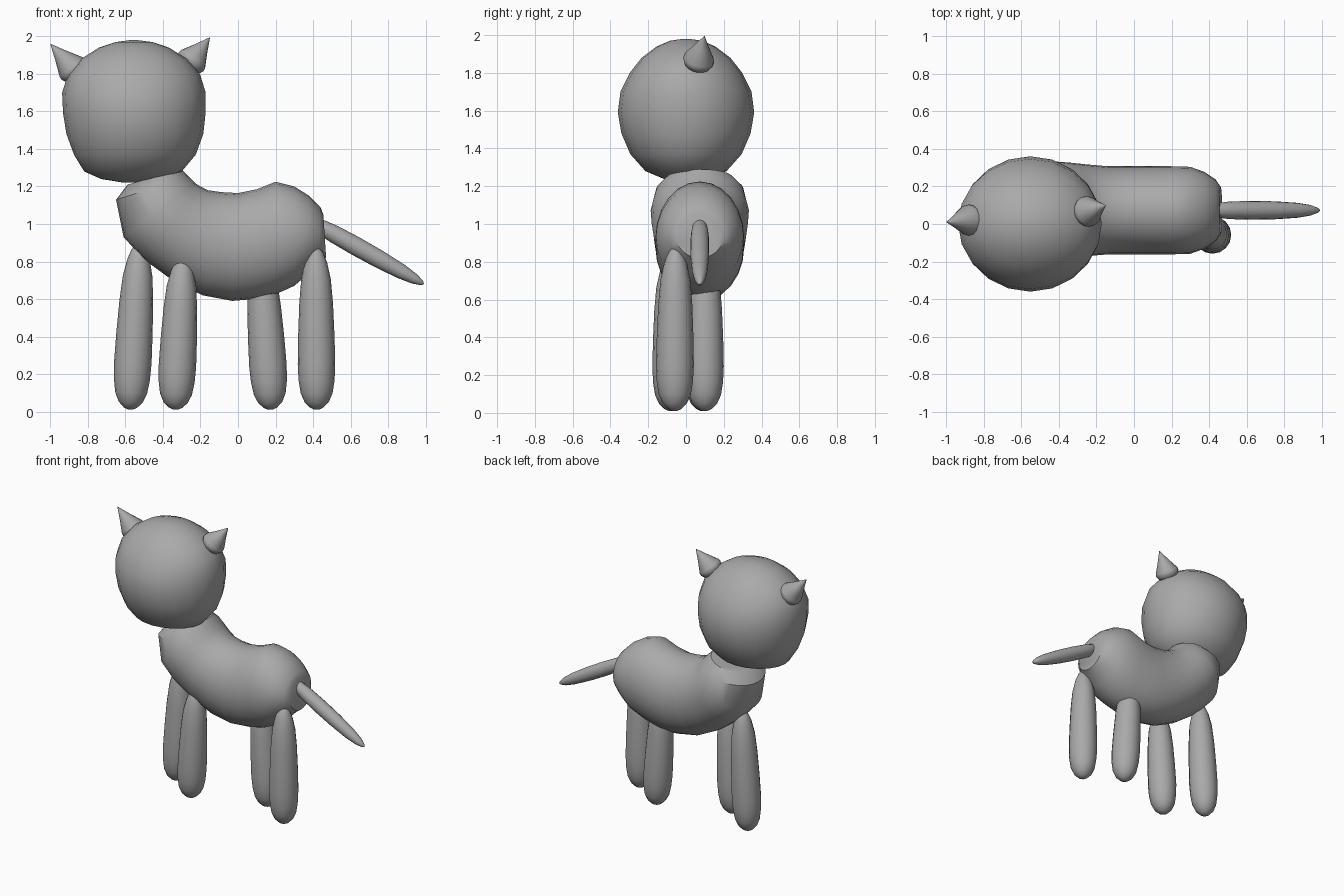
import bpy, bmesh, math
from mathutils import Vector

if "Cube" in bpy.data.objects:
    bpy.data.objects.remove(bpy.data.objects["Cube"])

grey = bpy.data.materials.new("plain grey")
grey.diffuse_color = (0.4, 0.4, 0.4, 1)
grey.use_nodes = True
grey.node_tree.nodes["Principled BSDF"].inputs["Base Color"].default_value = grey.diffuse_color


def loft(name, rings, sides, angle=40):
    """Skin elliptical rings given as (centre, half axis a, half axis b)."""
    bm = bmesh.new()
    loops = []
    for c, a, b in rings:
        steps = [2 * math.pi * i / sides for i in range(sides)]
        loops.append([bm.verts.new(c + a * math.cos(t) + b * math.sin(t)) for t in steps])
    for lo, hi in zip(loops, loops[1:]):
        for i in range(sides):
            j = (i + 1) % sides
            bm.faces.new((lo[i], lo[j], hi[j], hi[i]))
    bm.faces.new(loops[0][::-1])
    bm.faces.new(loops[-1])
    bmesh.ops.recalc_face_normals(bm, faces=bm.faces)
    mesh = bpy.data.meshes.new(name)
    bm.to_mesh(mesh)
    bm.free()
    mesh.materials.append(grey)
    ob = bpy.data.objects.new(name, mesh)
    bpy.context.collection.objects.link(ob)
    bpy.ops.object.select_all(action='DESELECT')
    ob.select_set(True)
    bpy.context.view_layer.objects.active = ob
    bpy.ops.object.shade_smooth_by_angle(angle=math.radians(angle))
    return ob


def spindle(name, start, end, profile, sides=16):
    """Round part along a line; profile holds (fraction of length, radius)."""
    start, end = Vector(start), Vector(end)
    axis = end - start
    a = axis.cross(Vector((0, 1, 0))).normalized()
    b = axis.cross(a).normalized()
    return loft(name, [(start + axis * t, a * r, b * r) for t, r in profile], sides)


# Body: slices from neck to rump (top x, top z, bottom x, bottom z, half width)
slices = [
    (-.30, 1.29, -.59, 1.21, .17), (-.26, 1.25, -.65, 1.13, .23),
    (-.225, 1.215, -.61, .93, .26), (-.20, 1.20, -.50, .81, .255),
    (-.16, 1.18, -.35, .70, .245), (-.09, 1.17, -.19, .62, .235),
    (0, 1.165, -.03, .59, .235), (.10, 1.185, .09, .60, .235),
    (.20, 1.225, .20, .625, .235), (.30, 1.20, .30, .67, .232),
    (.38, 1.15, .37, .73, .205), (.44, 1.09, .43, .79, .165),
    (.455, 1.05, .47, .82, .125)]
rings = []
for tx, tz, bx, bz, w in slices:
    top, low = Vector((tx, .073, tz)), Vector((bx, .073, bz))
    rings.append(((top + low) / 2, (top - low) / 2, Vector((0, w, 0))))
loft("body", rings, 24)

# Head: level rings (z, centre x, half width, half depth)
head = [
    (1.222, -.57, .05, .05), (1.24, -.57, .16, .12), (1.28, -.56, .26, .215),
    (1.37, -.55, .325, .295), (1.48, -.55, .365, .342), (1.59, -.553, .38, .361),
    (1.70, -.555, .383, .347), (1.80, -.555, .352, .298), (1.88, -.555, .283, .235),
    (1.94, -.555, .188, .155), (1.97, -.555, .10, .085), (1.98, -.555, .025, .02)]
loft("head", [(Vector((x, 0, z)), Vector((a, 0, 0)), Vector((0, b, 0)))
              for z, x, a, b in head], 20)

# Ears: rounded base rising to a point
ear = [(0, .012), (.05, .045), (.14, .07), (.26, .083), (.34, .08), (.66, .04), (1, .001)]
spindle("ear_left", (-.835, .025, 1.775), (-1, .01, 1.96), ear)
spindle("ear_right", (-.285, .055, 1.82), (-.15, .098, 1.995), ear)

# Legs: long rounded pegs, fuller near the foot
leg = [(0, .012), (.012, .035), (.045, .064), (.10, .085), (.18, .096), (.28, .1),
       (.45, .097), (.65, .09), (.80, .079), (.90, .06), (.96, .04), (.99, .02), (1, .005)]
spindle("front_leg_near", (-.335, -.078, .01), (-.293, -.078, .83), leg)
spindle("front_leg_far", (-.575, .09, .01), (-.525, .09, .90), leg)
spindle("back_leg_near", (.42, -.06, .01), (.415, -.055, .88), leg)
spindle("back_leg_far", (.175, .10, .01), (.12, .10, .85), leg)

# Tail: slim spindle sloping down
tail = [(0, .02), (.08, .038), (.2, .047), (.4, .05), (.6, .048), (.8, .04),
        (.92, .028), (.98, .014), (1, .004)]
spindle("tail", (.39, .073, 1.015), (.99, .073, .68), tail)
